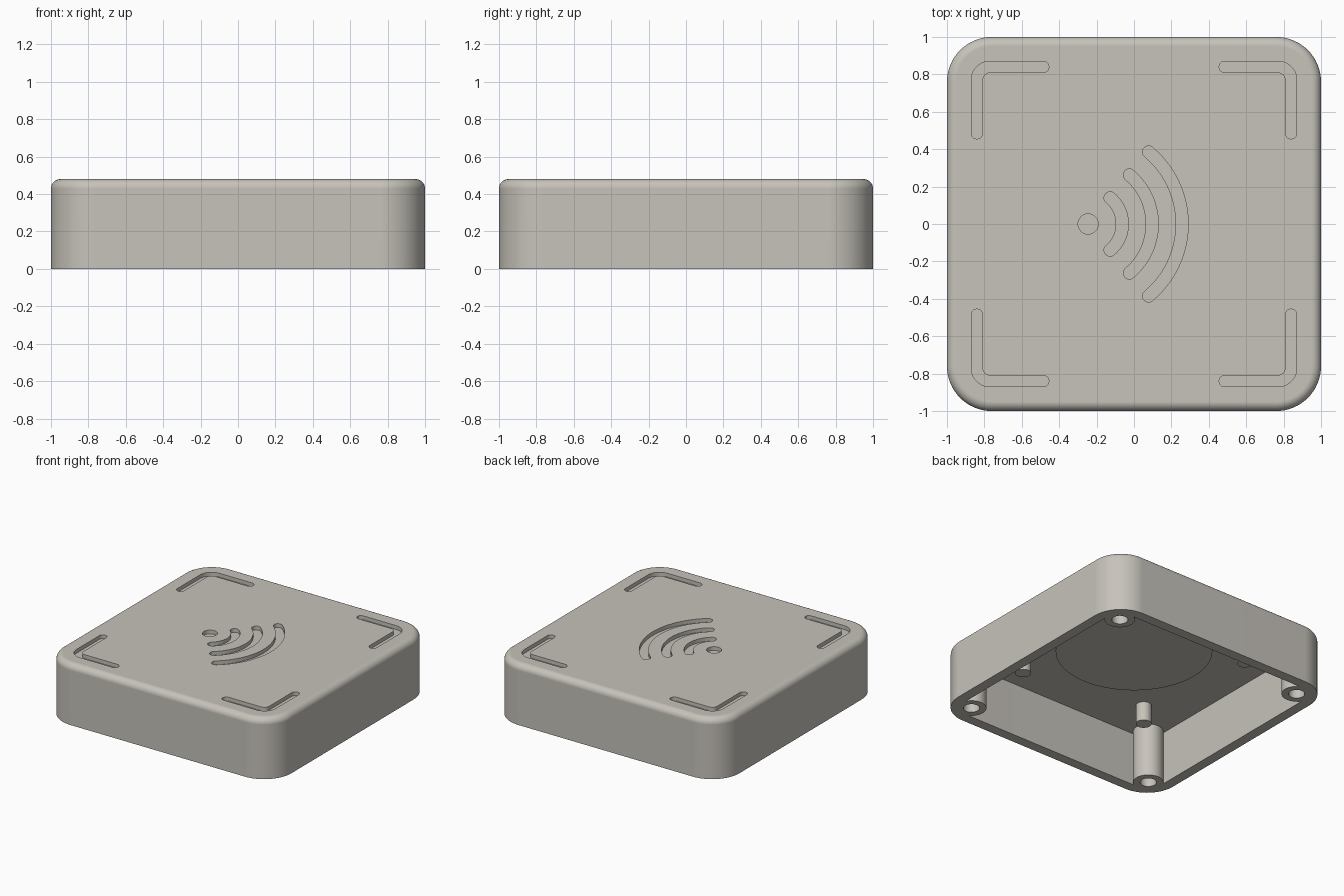
import bpy, bmesh, math
from mathutils import Vector

if "Cube" in bpy.data.objects:
    bpy.data.objects.remove(bpy.data.objects["Cube"])

HEIGHT, CEILING = 0.48, 0.42
CORNER, WALL, EDGE = 0.24, 0.08, 0.05
SIGNS = [(1, 1), (-1, 1), (-1, -1), (1, -1)]


def rounded_square(half, radius, seg=16):
    """Outline of a square with round corners, counter-clockwise."""
    pts = []
    for i, (sx, sy) in enumerate(SIGNS):
        for k in range(seg + 1):
            a = math.pi / 2 * (i + k / seg)
            pts.append((sx * (half - radius) + radius * math.cos(a),
                        sy * (half - radius) + radius * math.sin(a)))
    return pts


def circle(x, y, r, n=40):
    return [(x + r * math.cos(2 * math.pi * k / n),
             y + r * math.sin(2 * math.pi * k / n)) for k in range(n)]


def arc(x, y, r, a0, a1, n):
    return [Vector((x + r * math.cos(math.radians(a0 + (a1 - a0) * k / n)),
                    y + r * math.sin(math.radians(a0 + (a1 - a0) * k / n))))
            for k in range(n + 1)]


def stroke(path, w, cap=10):
    """Outline of a round-ended line of half width w along a path."""
    n = len(path)
    tang = [(path[min(i + 1, n - 1)] - path[max(i - 1, 0)]).normalized() for i in range(n)]
    norm = [Vector((-t.y, t.x)) for t in tang]
    right = [p - q * w for p, q in zip(path, norm)]
    left = [p + q * w for p, q in zip(path, norm)]

    def end(p, t, q):
        return [p + w * (t * math.sin(a) - q * math.cos(a))
                for a in (math.pi * k / cap for k in range(1, cap))]
    out = right + end(path[-1], tang[-1], norm[-1]) + left[::-1]
    return out + end(path[0], -tang[0], -norm[0])


def loft(name, rings):
    """Closed solid through (outline, z) rings."""
    bm = bmesh.new()
    loops = [[bm.verts.new((p[0], p[1], z)) for p in pts] for pts, z in rings]
    n = len(loops[0])
    for a, b in zip(loops, loops[1:]):
        for i in range(n):
            j = (i + 1) % n
            bm.faces.new((a[i], a[j], b[j], b[i]))
    bm.faces.new(loops[0][::-1])
    bm.faces.new(loops[-1])
    bmesh.ops.recalc_face_normals(bm, faces=bm.faces)
    mesh = bpy.data.meshes.new(name)
    bm.to_mesh(mesh)
    bm.free()
    ob = bpy.data.objects.new(name, mesh)
    bpy.context.collection.objects.link(ob)
    return ob


def prism(name, pts, z0, z1):
    return loft(name, [(pts, z0), (pts, z1)])


def activate(ob):
    bpy.ops.object.select_all(action='DESELECT')
    ob.select_set(True)
    bpy.context.view_layer.objects.active = ob


def cut(target, cutter):
    """Subtract the cutter and discard it."""
    mod = target.modifiers.new("cut", 'BOOLEAN')
    mod.operation, mod.solver, mod.object = 'DIFFERENCE', 'EXACT', cutter
    activate(target)
    bpy.ops.object.modifier_apply(modifier=mod.name)
    bpy.data.objects.remove(cutter, do_unlink=True)


# Outer block with rounded corners and a filleted top edge
rings = [(rounded_square(1, CORNER), 0)]
for k in range(9):
    a = math.pi / 2 * k / 8
    inset = EDGE * (1 - math.cos(a))
    rings.append((rounded_square(1 - inset, CORNER - inset),
                  HEIGHT - EDGE + EDGE * math.sin(a)))
case = loft("enclosure_lid", rings)

# Cavity, leaving the screw bosses, standoffs and raised ceiling disc standing
cavity = prism("cavity", rounded_square(1 - WALL, CORNER - WALL), -0.1, CEILING)
for sx, sy in SIGNS:
    cut(cavity, prism("screw_boss", circle(sx * 0.825, sy * 0.825, 0.108), -0.2, 0.6))
    cut(cavity, prism("standoff", circle(sx * 0.563, sy * 0.563, 0.057), 0.27, 0.6))
cut(cavity, prism("ceiling_disc", circle(0, 0, 0.56, 72), CEILING - 0.008, 0.6))
cut(case, cavity)

# Screw holes in the bosses
for sx, sy in SIGNS:
    cut(case, prism("screw_hole", circle(sx * 0.825, sy * 0.825, 0.058), -0.1, 0.3))

# Engraved corner brackets
FLOOR = HEIGHT - 0.03
bracket = [Vector((0.84, 0.485))] + arc(0.77, 0.77, 0.07, 0, 90, 10) + [Vector((0.485, 0.84))]
# straight lead-ins keep the ends square to the line
bracket.insert(1, Vector((0.84, 0.76)))
bracket.insert(-1, Vector((0.76, 0.84)))
for sx, sy in SIGNS:
    path = [Vector((sx * p.x, sy * p.y)) for p in bracket]
    cut(case, prism("bracket_groove", stroke(path, 0.03), FLOOR, 0.6))

# Engraved dot and signal arcs
cut(case, prism("dot_groove", circle(-0.245, 0, 0.054), FLOOR, 0.6))
for r in (0.1825, 0.3425, 0.5025):
    cut(case, prism("arc_groove", stroke(arc(-0.245, 0, r, -50, 50, 28), 0.0325), FLOOR, 0.6))

# Single warm grey plastic
mat = bpy.data.materials.new("warm_grey_plastic")
mat.diffuse_color = (0.57, 0.545, 0.495, 1)
mat.use_nodes = True
mat.node_tree.nodes["Principled BSDF"].inputs["Base Color"].default_value = mat.diffuse_color
case.data.materials.clear()
case.data.materials.append(mat)
for f in case.data.polygons:
    f.material_index = 0

# Smooth curves, sharp edges, flat large faces
activate(case)
bpy.ops.object.shade_smooth_by_angle(angle=math.radians(30))
weighted = case.modifiers.new("weighted_normals", 'WEIGHTED_NORMAL')
weighted.keep_sharp = True
